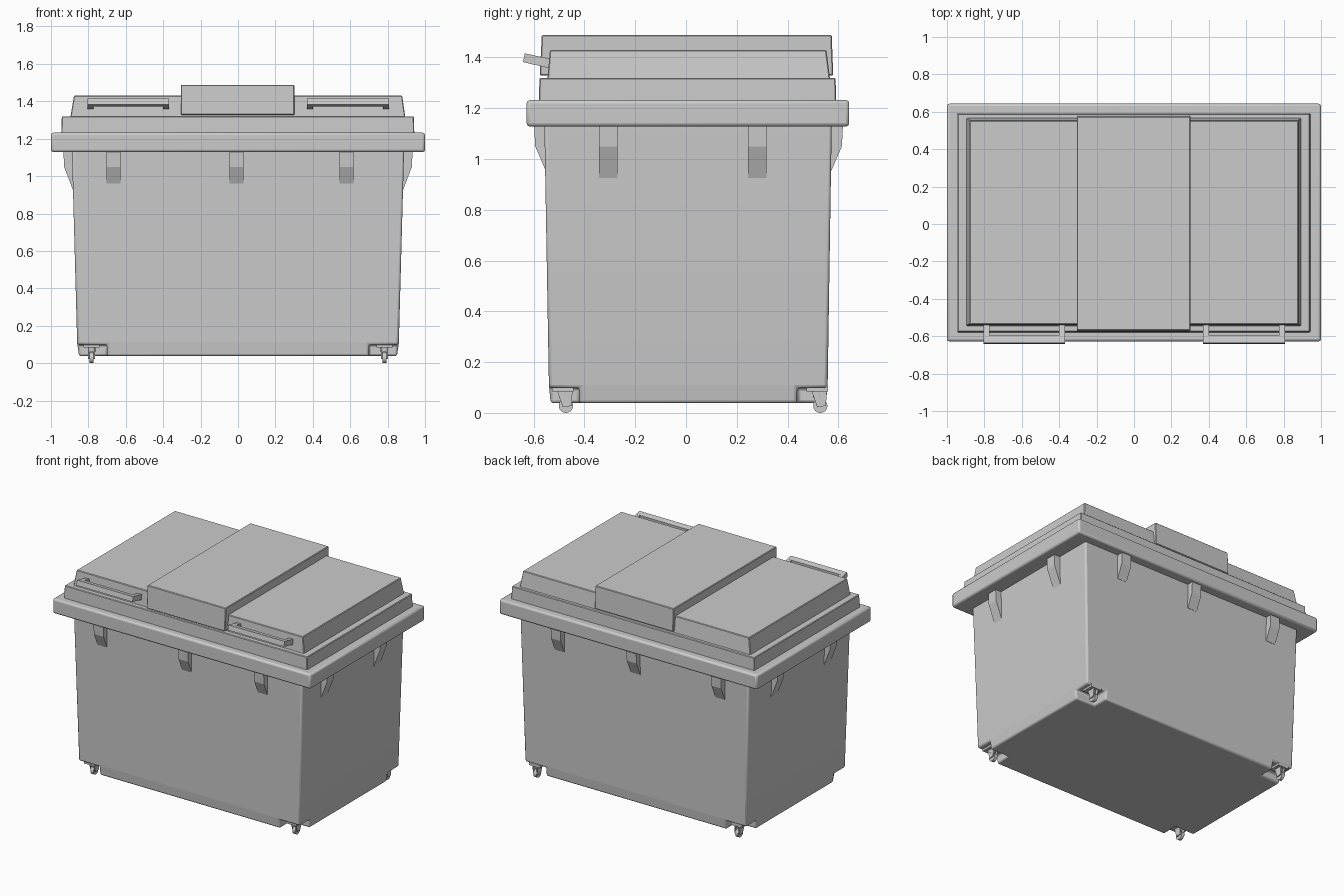
import bpy, bmesh, math
from mathutils import Vector

if "Cube" in bpy.data.objects:
    bpy.data.objects.remove(bpy.data.objects["Cube"])

YC = 0.009  # body centre in y


def finish(name, bm, bevel=0.0, segs=2):
    bmesh.ops.recalc_face_normals(bm, faces=bm.faces[:])
    me = bpy.data.meshes.new(name)
    bm.to_mesh(me)
    bm.free()
    ob = bpy.data.objects.new(name, me)
    bpy.context.collection.objects.link(ob)
    if bevel:
        m = ob.modifiers.new("bevel", "BEVEL")
        m.width, m.segments, m.limit_method = bevel, segs, 'ANGLE'
        m.angle_limit = math.radians(40)
    return ob


def smooth(ob):
    bpy.ops.object.select_all(action='DESELECT')
    ob.select_set(True)
    bpy.context.view_layer.objects.active = ob
    bpy.ops.object.shade_smooth_by_angle(angle=math.radians(35))


def stack(name, levels, bevel=0.0, segs=2):
    """Rectangular sections (z, x0, x1, y0, y1) joined from bottom to top."""
    bm = bmesh.new()
    rings = [[bm.verts.new((x, y, z)) for x, y in ((x0, y0), (x1, y0), (x1, y1), (x0, y1))]
             for z, x0, x1, y0, y1 in levels]
    for a, b in zip(rings, rings[1:]):
        for i in range(4):
            j = (i + 1) % 4
            bm.faces.new((a[i], a[j], b[j], b[i]))
    bm.faces.new(rings[0])
    bm.faces.new(rings[-1])
    return finish(name, bm, bevel, segs)


def box(name, x0, x1, y0, y1, z0, z1, bevel=0.0):
    return stack(name, [(z0, x0, x1, y0, y1), (z1, x0, x1, y0, y1)], bevel)


def prism(name, profile, origin, out, side, width, bevel=0.0):
    """Profile of (outward, z) points, extruded along 'side' about the origin."""
    bm = bmesh.new()
    o, out, side = Vector(origin), Vector(out), Vector(side)
    a, b = [[bm.verts.new(o + out * d + Vector((0, 0, z)) + side * s) for d, z in profile]
            for s in (-width / 2, width / 2)]
    bm.faces.new(a)
    bm.faces.new(b)
    for i in range(len(a)):
        j = (i + 1) % len(a)
        bm.faces.new((a[i], a[j], b[j], b[i]))
    return finish(name, bm, bevel, 1)


def cylinder(name, r, depth, loc, axis):
    rot = (0, math.pi / 2, 0) if axis == 'X' else (0, 0, 0)
    bpy.ops.mesh.primitive_cylinder_add(vertices=24, radius=r, depth=depth, location=loc, rotation=rot)
    ob = bpy.context.object
    ob.name = name
    smooth(ob)


# tapered bin body
body = stack("bin_body", [(0.038, -0.85, 0.85, -0.533, 0.551),
                          (0.11, -0.86, 0.86, -0.54, 0.558),
                          (1.14, -0.888, 0.888, -0.558, 0.574)])

# open recesses in the four bottom corners
for sx in (-1, 1):
    for y0, y1 in ((-0.8, -0.42), (0.438, 0.8)):
        x0, x1 = sorted((sx * 0.70, sx * 1.1))
        cut = box("recess_cutter", x0, x1, y0, y1, -0.1, 0.098)
        m = body.modifiers.new("recess", "BOOLEAN")
        m.operation, m.object, m.solver = 'DIFFERENCE', cut, 'EXACT'
        bpy.context.view_layer.objects.active = body
        bpy.ops.object.modifier_apply(modifier=m.name)
        bpy.data.objects.remove(cut)
m = body.modifiers.new("bevel", "BEVEL")
m.width, m.segments, m.limit_method = 0.014, 3, 'ANGLE'
smooth(body)

# rim and stepped lid
smooth(box("rim", -1, 1, -0.628, 0.643, 1.128, 1.232, 0.013))
stack("lid_step", [(1.22, -0.945, 0.943, -0.58, 0.592), (1.32, -0.942, 0.94, -0.577, 0.589)], 0.004, 1)
stack("lid_panel", [(1.31, -0.897, 0.895, -0.546, 0.568), (1.43, -0.877, 0.878, -0.536, 0.553)], 0.004, 1)
stack("lid_centre_cover", [(1.328, -0.306, 0.302, -0.576, 0.58), (1.488, -0.306, 0.302, -0.568, 0.574)], 0.004, 1)

# support ribs under the rim
for sy, wall, face in ((-1, -0.50, "front"), (1, 0.52, "back")):
    d = 0.098
    for x in (-0.665, -0.008, 0.58):
        prism(face + "_rib", [(0, 1.13), (d, 1.13), (d - 0.004, 1.05), (0.053, 0.955), (0, 0.955)],
              (x, wall, 0), (0, sy, 0), (1, 0, 0), 0.075)
for sx in (-1, 1):
    for y in (-0.306, 0.28):
        prism("side_rib", [(0, 1.13), (0.083, 1.13), (0.08, 1.05), (0.032, 0.925), (0, 0.925)],
              (sx * 0.85, y, 0), (sx, 0, 0), (0, 1, 0), 0.073)

# lid handles: two arms and a grip bar, tilted slightly up
for cx in (-0.587, 0.588):
    for s in (-1, 1):
        prism("handle_arm", [(-0.03, 1.350), (-0.03, 1.388), (0.10, 1.416), (0.107, 1.382)],
              (cx + s * 0.202, -0.535, 0), (0, -1, 0), (1, 0, 0), 0.032)
    prism("handle_bar", [(0.063, 1.371), (0.06, 1.408), (0.10, 1.416), (0.107, 1.382)],
          (cx, -0.535, 0), (0, -1, 0), (1, 0, 0), 0.436)

# swivel casters
for cx in (-0.783, 0.783):
    for wy in (-0.473, 0.529):
        box("caster_plate", cx - 0.042, cx + 0.042, wy - 0.055, wy + 0.03, 0.084, 0.105)
        for s in (-1, 1):
            prism("caster_fork", [(-0.035, 0.088), (0.026, 0.088), (0.022, 0.028), (-0.012, 0.022)],
                  (cx + s * 0.015, wy, 0), (0, 1, 0), (1, 0, 0), 0.008)
        cylinder("caster_stem", 0.02, 0.03, (cx, wy - 0.008, 0.075), 'Z')
        cylinder("caster_wheel", 0.028, 0.022, (cx, wy, 0.028), 'X')
